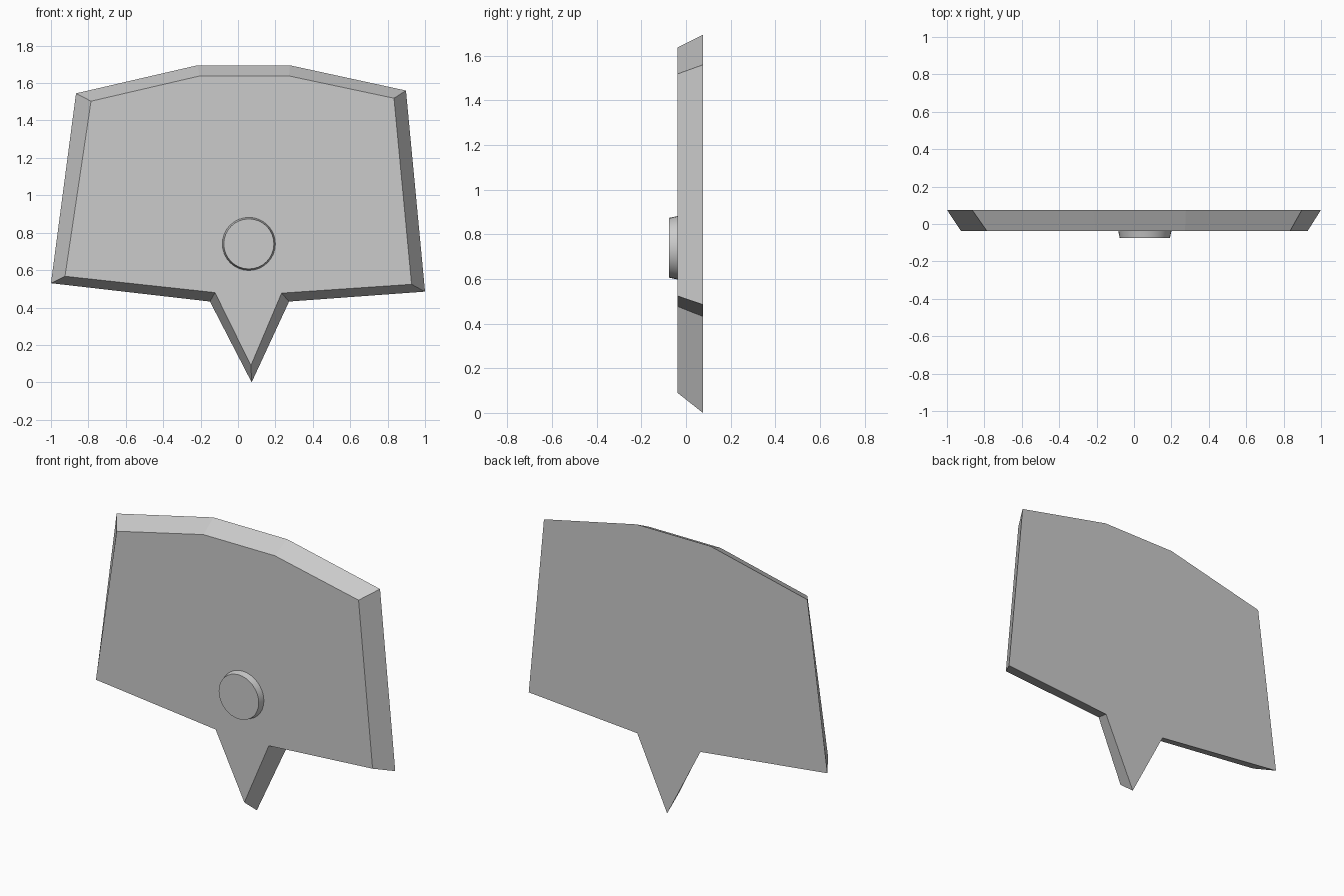
import bpy, bmesh, math

if "Cube" in bpy.data.objects:
    bpy.data.objects.remove(bpy.data.objects["Cube"])

BACK, FACE, TIP = 0.076, -0.038, -0.076   # depth planes along y


def loft(name, rings):
    """Closed solid between outlines, each given as (y, [(x, z), ...])."""
    bm = bmesh.new()
    loops = [[bm.verts.new((x, y, z)) for x, z in pts] for y, pts in rings]
    n = len(loops[0])
    for a, b in zip(loops, loops[1:]):
        for i in range(n):
            j = (i + 1) % n
            bm.faces.new((a[i], a[j], b[j], b[i]))
    bm.faces.new(loops[0])
    bm.faces.new(loops[-1])
    bmesh.ops.recalc_face_normals(bm, faces=bm.faces[:])
    mesh = bpy.data.meshes.new(name)
    bm.to_mesh(mesh)
    bm.free()
    obj = bpy.data.objects.new(name, mesh)
    bpy.context.collection.objects.link(obj)
    return obj


def circle(cx, cz, r, n=32):
    return [(cx + r * math.cos(2 * math.pi * i / n),
             cz + r * math.sin(2 * math.pi * i / n)) for i in range(n)]


# Bevelled plate with a pointed tail: wide outline at the back, narrower in front
back_outline = [(-1.0, 0.53), (-0.866, 1.545), (-0.217, 1.695), (0.277, 1.695),
                (0.898, 1.56), (1.0, 0.485), (0.273, 0.432), (0.073, 0.0),
                (-0.15, 0.432)]
front_outline = [(-0.925, 0.567), (-0.786, 1.503), (-0.205, 1.638), (0.273, 1.638),
                 (0.834, 1.519), (0.928, 0.524), (0.233, 0.477), (0.069, 0.09),
                 (-0.123, 0.48)]
loft("plate", [(BACK, back_outline), (FACE, front_outline)])

# Slightly tapered round button on the front face
button = loft("button", [(FACE, circle(0.058, 0.74, 0.142)),
                         (TIP, circle(0.058, 0.74, 0.134))])
bpy.context.view_layer.objects.active = button
button.select_set(True)
bpy.ops.object.shade_smooth_by_angle(angle=math.radians(30))
